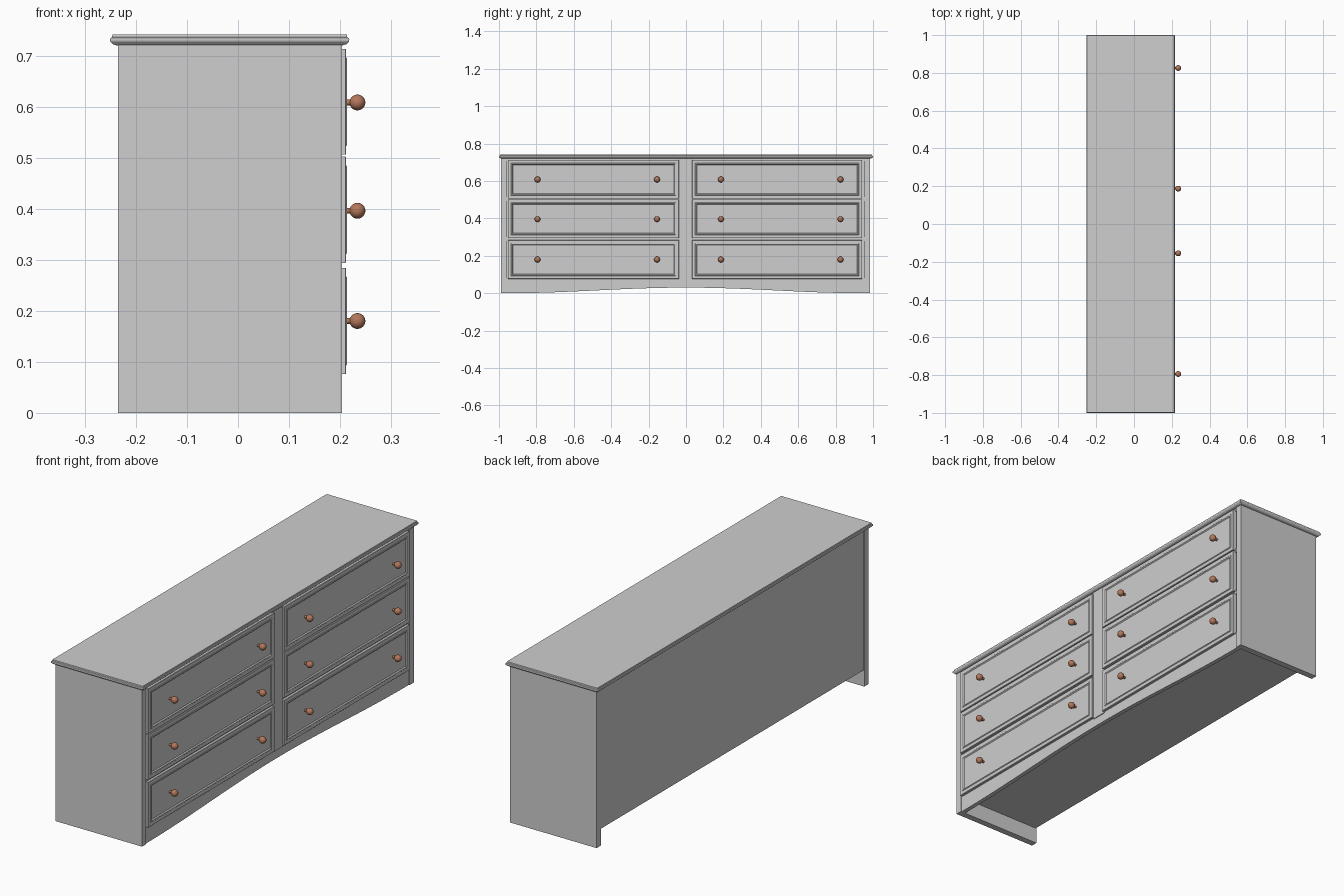
import bpy, bmesh, math

if "Cube" in bpy.data.objects:
    bpy.data.objects.remove(bpy.data.objects["Cube"])


def material(name, rgb):
    m = bpy.data.materials.new(name)
    m.diffuse_color = (*rgb, 1)
    m.use_nodes = True
    m.node_tree.nodes["Principled BSDF"].inputs["Base Color"].default_value = m.diffuse_color
    return m


GREY = material("light grey paint", (0.62, 0.62, 0.62))
BROWN = material("copper brown", (0.45, 0.185, 0.105))


def finish(name, bm, mat):
    bmesh.ops.recalc_face_normals(bm, faces=bm.faces[:])
    me = bpy.data.meshes.new(name)
    bm.to_mesh(me)
    bm.free()
    ob = bpy.data.objects.new(name, me)
    bpy.context.collection.objects.link(ob)
    me.materials.append(mat)
    return ob


def loft(name, rings, mat):
    """Skin a series of equal-length vertex rings and cap both ends."""
    bm = bmesh.new()
    vs = [[bm.verts.new(p) for p in r] for r in rings]
    n = len(vs[0])
    for a, b in zip(vs, vs[1:]):
        for i in range(n):
            j = (i + 1) % n
            bm.faces.new((a[i], a[j], b[j], b[i]))
    bm.faces.new(vs[0])
    bm.faces.new(vs[-1])
    return finish(name, bm, mat)


def box(name, x0, x1, y0, y1, z0, z1):
    return loft(name, [[(x0, y0, z), (x1, y0, z), (x1, y1, z), (x0, y1, z)]
                       for z in (z0, z1)], GREY)


# side panels, reaching the floor
BACK, FRONT = -0.235, 0.204
box("side_panel_left", BACK, FRONT, -0.988, -0.958, 0, 0.722)
box("side_panel_right", BACK, FRONT, 0.954, 0.984, 0, 0.722)

# closed carcass between the sides, raised off the floor
box("carcass", BACK + 0.003, 0.192, -0.958, 0.954, 0.075, 0.722)

# face frame: centre stile and rails
box("centre_stile", 0.19, FRONT, -0.04, 0.035, 0.07, 0.722)
for i, (a, b) in enumerate(((0.068, 0.082), (0.278, 0.3), (0.494, 0.514), (0.706, 0.722))):
    box(f"rail_{i}", 0.19, 0.2, -0.958, 0.954, a, b)

# apron with a shallow arched lower edge
N = 32
ys = [-0.958 + 1.912 * i / N for i in range(N + 1)]
outline = [(y, 0.03 * (1 + math.cos(math.pi * y / 0.96)) / 2) for y in ys]
outline += [(0.954, 0.076), (-0.958, 0.076)]
loft("apron", [[(x, y, z) for y, z in outline] for x in (0.18, 0.2)], GREY)

# moulded top
top_profile = [(0.013, 0.72), (0.006, 0.722), (0.001, 0.727), (0, 0.731),
               (0.001, 0.734), (0.004, 0.736), (0.005, 0.7415)]
rings = []
for d, z in top_profile:
    x0, x1, y0, y1 = -0.251 + d, 0.218 - d, -1 + d, 1 - d
    rings.append([(x0, y0, z), (x1, y0, z), (x1, y1, z), (x0, y1, z)])
loft("top", rings, GREY)

# drawer front: (inset, x) steps give the edge, bead and recessed panel
drawer_profile = [(0, 0.192), (0, 0.2105), (0.0015, 0.212), (0.017, 0.212),
                  (0.019, 0.214), (0.023, 0.214), (0.027, 0.2095)]


def drawer(name, y0, y1, z0, z1):
    loft(name, [[(x, y0 + d, z0 + d), (x, y1 - d, z0 + d), (x, y1 - d, z1 - d),
                 (x, y0 + d, z1 - d)] for d, x in drawer_profile], GREY)


# knob: a lathed stem and ball along x
def knob(name, y, z):
    r, cx, seg = 0.0155, 0.234, 24
    prof = [(0.206, 0.0055), (0.2195, 0.0055)]
    for i in range(12):
        a = math.radians(155 - 150 * i / 11)
        prof.append((cx + r * math.cos(a), r * math.sin(a)))
    ob = loft(name, [[(x, y + q * math.cos(2 * math.pi * k / seg),
                       z + q * math.sin(2 * math.pi * k / seg)) for k in range(seg)]
                     for x, q in prof], BROWN)
    bpy.ops.object.select_all(action='DESELECT')
    ob.select_set(True)
    bpy.context.view_layer.objects.active = ob
    bpy.ops.object.shade_smooth_by_angle(angle=math.radians(35))


# two columns of three drawers, each with two knobs
rows = [(0.076, 0.284, 0.18), (0.294, 0.502, 0.396), (0.506, 0.713, 0.608)]
cols = [(-0.953, -0.038, (-0.794, -0.155)), (0.032, 0.942, (0.187, 0.826))]
for r, (z0, z1, kz) in enumerate(rows):
    for c, (y0, y1, ks) in enumerate(cols):
        drawer(f"drawer_{r}_{c}", y0, y1, z0, z1)
        for k, ky in enumerate(ks):
            knob(f"knob_{r}_{c}_{k}", ky, kz)
